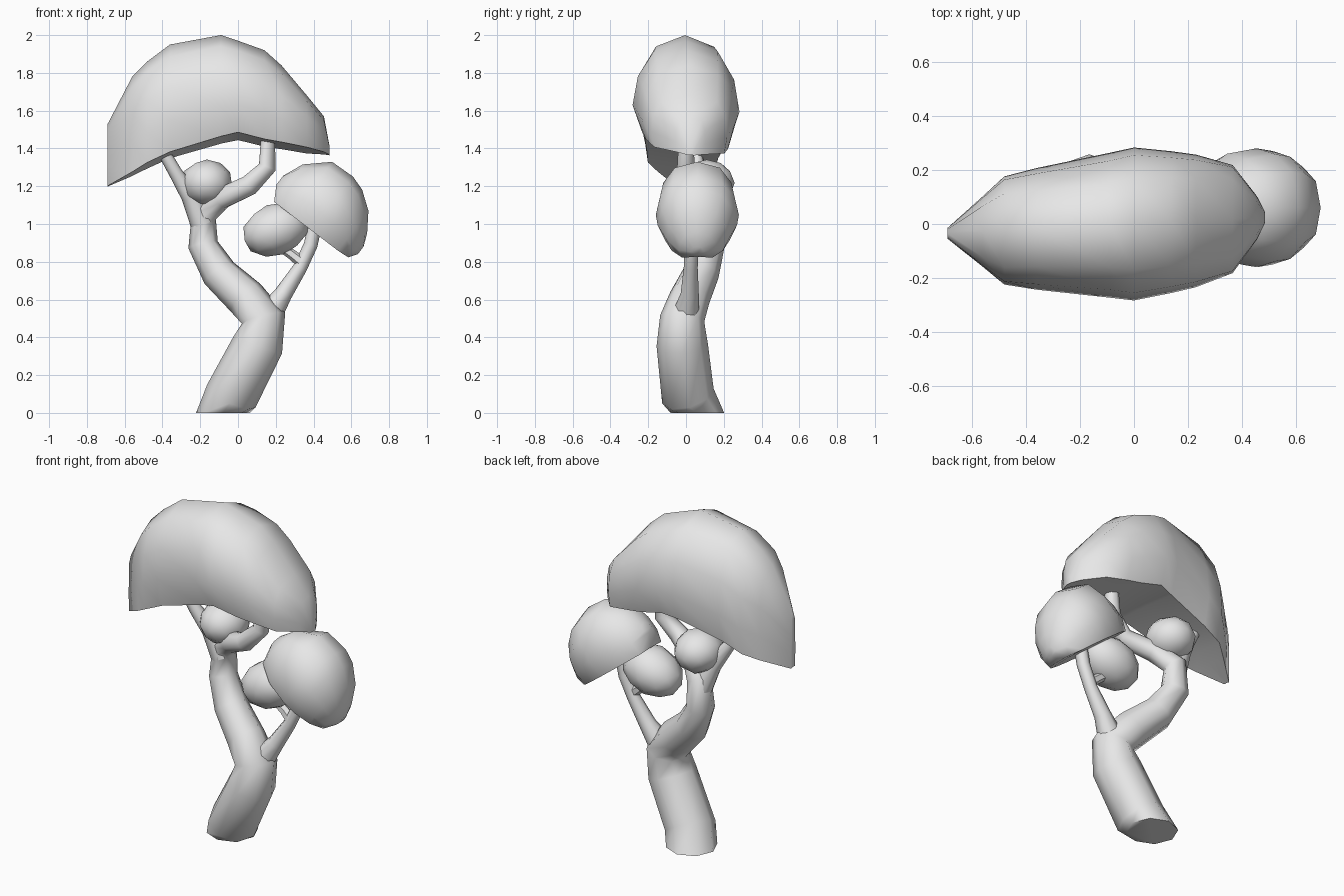
import bpy, bmesh, math
from mathutils import Vector

if "Cube" in bpy.data.objects:
    bpy.data.objects.remove(bpy.data.objects["Cube"])

GREY = (0.8, 0.8, 0.8, 1.0)
mat = bpy.data.materials.new("plain_grey")
mat.use_nodes = True
mat.diffuse_color = GREY
mat.node_tree.nodes["Principled BSDF"].inputs["Base Color"].default_value = GREY


def finish(obj, angle=58):
    obj.data.materials.clear()
    obj.data.materials.append(mat)
    bpy.ops.object.select_all(action='DESELECT')
    obj.select_set(True)
    bpy.context.view_layer.objects.active = obj
    bpy.ops.object.shade_smooth_by_angle(angle=math.radians(angle))
    return obj


def loft(name, rings):
    """Skin a list of equal point rings and close both ends."""
    bm = bmesh.new()
    rows = [[bm.verts.new(p) for p in ring] for ring in rings]
    n = len(rows[0])
    for a, b in zip(rows, rows[1:]):
        for i in range(n):
            j = (i + 1) % n
            bm.faces.new((a[i], a[j], b[j], b[i]))
    bm.faces.new(rows[0])
    bm.faces.new(rows[-1])
    bmesh.ops.recalc_face_normals(bm, faces=bm.faces)
    mesh = bpy.data.meshes.new(name)
    bm.to_mesh(mesh)
    bm.free()
    obj = bpy.data.objects.new(name, mesh)
    bpy.context.collection.objects.link(obj)
    return finish(obj)


def limb(name, path, sides=8, flat_start=False):
    """Tapered tube through (x, y, z, radius) points."""
    pts = [Vector(p[:3]) for p in path]
    up = Vector((0, 0, 1))
    rings = []
    for i, p in enumerate(pts):
        before = (p - pts[max(i - 1, 0)]).normalized()
        after = (pts[min(i + 1, len(pts) - 1)] - p).normalized()
        tangent = up if flat_start and i == 0 else before + after
        q = up.rotation_difference(tangent.normalized())
        r = path[i][3]
        angles = [math.tau * k / sides for k in range(sides)]
        rings.append([p + q @ Vector((r * math.cos(a), r * math.sin(a), 0)) for a in angles])
    return loft(name, rings)


def dome(name, stations, skew=0, tilt=0):
    """Half-dome foliage lofted along x from (x, top, bottom, half width, boxiness)."""
    rings = []
    for x, top, bot, w, box in stations:
        half = [(0.77 + 0.17 * box, 0), (1, 0.29), (0.87 + 0.1 * box, 0.61), (0.53 + 0.22 * box, 0.89)]
        section = half + [(0, 1)] + [(-y, z) for y, z in reversed(half)] + [(0, 0.01)]
        rings.append([(x, y * w + skew * x, bot + z * (top - bot) - tilt * y * w * (1 - z))
                      for y, z in section])
    return loft(name, rings)


def ball(name, centre, radii, tilt=0):
    bpy.ops.mesh.primitive_ico_sphere_add(subdivisions=2, radius=1.02, location=centre,
                                          rotation=(0, tilt, 0))
    obj = bpy.context.object
    obj.name = name
    obj.scale = radii
    return finish(obj)


# Trunk and branches
limb("trunk", [(-.08, .06, 0, .142), (-.035, .01, .09, .142), (.105, -.02, .36, .136),
               (.135, -.02, .5, .118), (.04, .02, .61, .108), (-.1, .08, .74, .096),
               (-.185, .125, .89, .08), (-.18, .13, 1.05, .068),
               (-.09, .06, 1.135, .06), (.06, -.02, 1.205, .055),
               (.155, 0, 1.3, .047), (.16, 0, 1.5, .036)], flat_start=True)
limb("left_fork", [(-.19, .12, 1.0, .062), (-.25, .1, 1.15, .052),
                   (-.33, .065, 1.27, .036), (-.41, .05, 1.41, .032)])
limb("side_branch", [(.1, -.01, .4, .08), (.17, 0, .53, .07), (.24, .02, .63, .048),
                     (.33, .025, .77, .037), (.385, .03, .89, .037), (.42, .03, 1.06, .037)])
limb("twig", [(.345, .02, .79, .032), (.29, .03, .835, .028), (.2, .03, .9, .025)], sides=6)

# Large crown
dome("main_crown", [(-.69, 1.53, 1.2, .02, 1), (-.56, 1.78, 1.265, .13, .9),
                    (-.48, 1.86, 1.31, .2, .7), (-.36, 1.95, 1.365, .225, .4),
                    (-.09, 2.0, 1.445, .268, .2), (0, 1.97, 1.465, .283, .3),
                    (.14, 1.92, 1.43, .262, .4), (.23, 1.84, 1.415, .245, .5),
                    (.365, 1.68, 1.39, .2, .9), (.455, 1.57, 1.375, .08, 1),
                    (.485, 1.41, 1.365, .02, 1)], skew=.05, tilt=.09)

# Tilted side crown
side = dome("side_crown", [(-.296, .14, .08, .04, .3), (-.25, .25, 0, .12, .3),
                           (-.135, .355, 0, .2, .3), (0, .36, 0, .22, .3),
                           (.08, .335, 0, .21, .3), (.175, .266, 0, .165, .3),
                           (.24, .17, .005, .1, .3), (.27, .1, .05, .035, .3)])
side.location = (.39, .06, .965)
side.rotation_euler.y = .652

# Small round tufts
ball("egg_tuft", (.2, .03, .97), (.18, .14, .135), tilt=-.35)
ball("round_tuft", (-.165, .11, 1.217), (.135, .145, .122))
